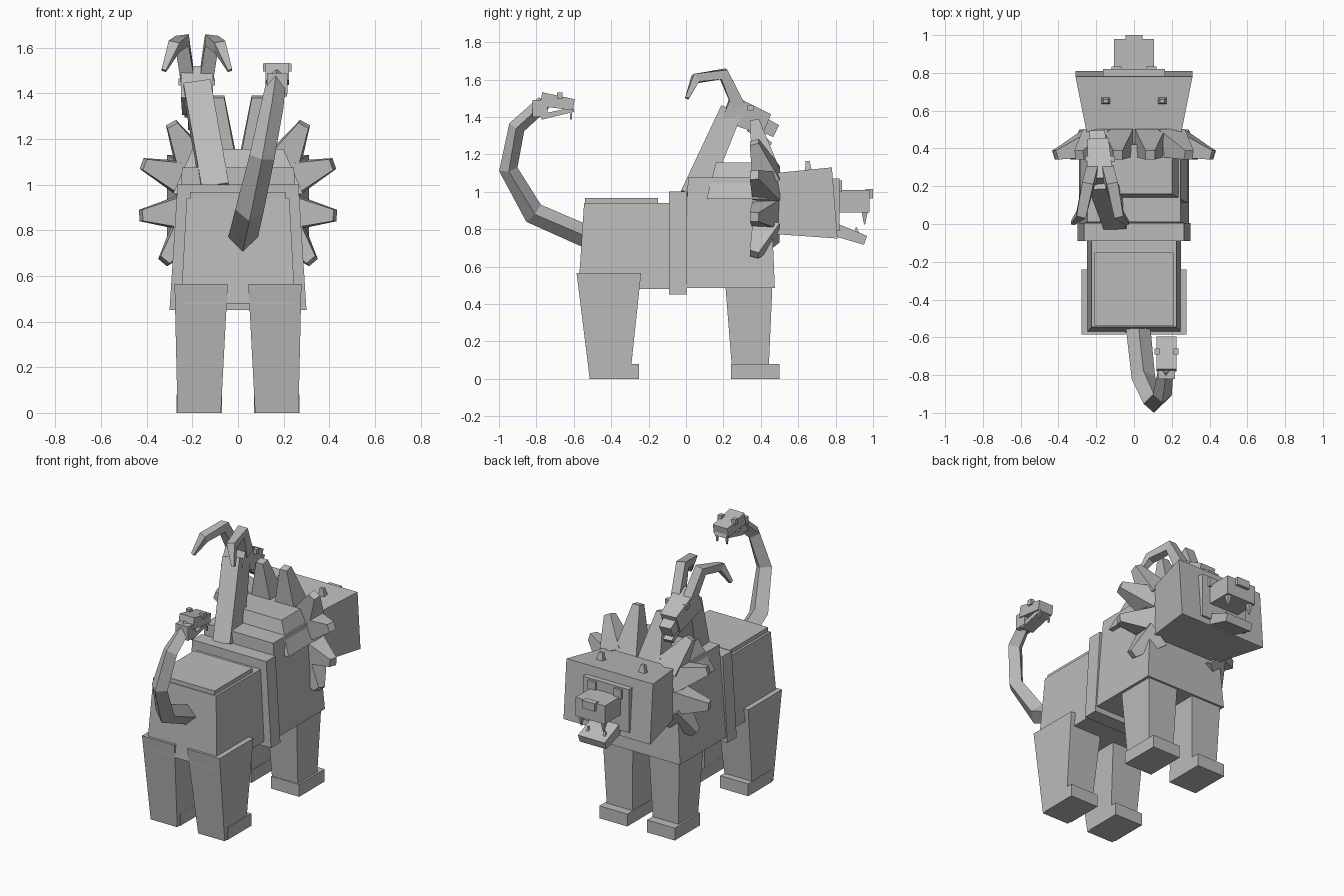
import bpy
from mathutils import Vector

cube = bpy.data.objects.get("Cube")
if cube:
    bpy.data.objects.remove(cube)

grey = bpy.data.materials.new("stone_grey")
grey.use_nodes = True
GREY = (0.5, 0.5, 0.5, 1)
grey.diffuse_color = GREY
grey.node_tree.nodes["Principled BSDF"].inputs["Base Color"].default_value = GREY


def skin(name, rings):
    """Join four-cornered rings into a closed, flat-faced solid."""
    n = len(rings)
    verts = [v for ring in rings for v in ring]
    faces = [tuple(range(4)), tuple(range(4 * n - 1, 4 * n - 5, -1))]
    for r in range(n - 1):
        for k in range(4):
            a, b = 4 * r + k, 4 * r + (k + 1) % 4
            faces.append((a, a + 4, b + 4, b))
    mesh = bpy.data.meshes.new(name)
    mesh.from_pydata(verts, [], faces)
    mesh.materials.append(grey)
    mesh.update()
    import bmesh
    bm = bmesh.new()
    bm.from_mesh(mesh)
    bmesh.ops.recalc_face_normals(bm, faces=bm.faces)
    bm.to_mesh(mesh)
    bm.free()
    obj = bpy.data.objects.new(name, mesh)
    bpy.context.scene.collection.objects.link(obj)
    return obj


def upright(name, *levels):
    """Solid stacked from level rectangles: (z, x0, x1, y0, y1)."""
    return skin(name, [[(a, c, z), (b, c, z), (b, d, z), (a, d, z)]
                       for z, a, b, c, d in levels])


def box(name, x, y, z):
    return upright(name, (z[0], *x, *y), (z[1], *x, *y))


def limb(name, path, sizes, side=(1, 0, 0), diamond=False):
    """Four-sided tube along a path; sizes are (width, height) per point."""
    pts = [Vector(p) for p in path]
    rings = []
    for i, p in enumerate(pts):
        t = (pts[min(i + 1, len(pts) - 1)] - pts[max(i - 1, 0)]).normalized()
        u = Vector(side)
        u = (u - t * u.dot(t)).normalized()
        v = t.cross(u)
        w, h = sizes[i][0] / 2, sizes[i][1] / 2
        corners = [(-w, 0), (0, -h), (w, 0), (0, h)] if diamond else \
                  [(-w, -h), (w, -h), (w, h), (-w, h)]
        rings.append([p + u * a + v * b for a, b in corners])
    return skin(name, rings)


def sided(s, a, b):
    return (a, b) if s > 0 else (-b, -a)


# Body
upright("hindquarters", (0.48, -0.25, 0.25, -0.575, -0.05), (0.94, -0.225, 0.225, -0.545, -0.05))
box("rump_plate", (-0.21, 0.21), (-0.54, -0.15), (0.93, 0.967))
upright("waist_band", (0.45, -0.3, 0.3, -0.09, 0.005), (1.0, -0.265, 0.265, -0.09, 0.005))
upright("chest", (0.485, -0.29, 0.29, 0.0, 0.475), (1.075, -0.245, 0.245, 0.01, 0.45))
upright("shoulder_hump", (0.96, -0.285, 0.285, 0.11, 0.45), (1.155, -0.2, 0.2, 0.16, 0.42))

# Legs and mane, both sides
MANE = [((0.085, 1.1), (0.085, 1.385)), ((0.19, 1.08), (0.29, 1.265)),
        ((0.22, 1.02), (0.415, 1.09)), ((0.22, 0.88), (0.425, 0.865)),
        ((0.21, 0.8), (0.325, 0.665))]
for s, tag in ((1, "left"), (-1, "right")):
    upright("hind_leg_" + tag, (0, *sided(s, 0.075, 0.265), -0.515, -0.3),
            (0.565, *sided(s, 0.045, 0.278), -0.585, -0.24))
    upright("front_leg_" + tag, (0, *sided(s, 0.075, 0.255), 0.25, 0.44),
            (0.57, *sided(s, 0.055, 0.275), 0.205, 0.465))
    box("hind_foot_" + tag, sided(s, 0.07, 0.27), (-0.49, -0.25), (0, 0.08))
    box("front_foot_" + tag, sided(s, 0.07, 0.27), (0.24, 0.5), (0, 0.08))
    for i, ((bx, bz), (tx, tz)) in enumerate(MANE):
        limb(f"mane_spike_{tag}_{i + 1}", [(s * bx, 0.43, bz), (s * tx, 0.365, tz)],
             [(0.15, 0.16), (0.05, 0.05)], side=(0, 1, 0))

# Lion head: widens towards the face
skin("lion_head", [[(-w, y0, z0), (w, y0, z0), (w, y1, z1), (-w, y1, z1)]
                   for w, y0, z0, y1, z1 in ((0.23, 0.38, 0.78, 0.38, 1.09),
                                             (0.31, 0.81, 0.75, 0.78, 1.13))])
box("face_plate", (-0.165, 0.165), (0.77, 0.82), (0.79, 1.07))
box("lion_snout", (-0.105, 0.105), (0.8, 0.98), (0.89, 1.01))
box("lion_nose", (-0.045, 0.045), (0.96, 1.0), (0.965, 1.015))
limb("lion_jaw", [(0, 0.79, 0.8), (0, 0.96, 0.74)], [(0.19, 0.07), (0.19, 0.05)])
for s, tag in ((1, "left"), (-1, "right")):
    box("lion_eye_" + tag, sided(s, 0.065, 0.12), (0.8, 0.835), (1.0, 1.06))
    limb("lion_ear_" + tag, [(s * 0.15, 0.655, 1.1), (s * 0.15, 0.65, 1.165)],
         [(0.05, 0.04), (0.025, 0.02)])
    limb("upper_fang_" + tag, [(s * 0.08, 0.955, 0.9), (s * 0.08, 0.955, 0.825)],
         [(0.03, 0.035), (0.006, 0.006)])
    limb("lower_fang_" + tag, [(s * 0.06, 0.92, 0.76), (s * 0.06, 0.91, 0.81)],
         [(0.025, 0.025), (0.006, 0.006)])

# Goat neck, head and horns
GX = -0.18
limb("goat_neck", [(-0.1, 0.04, 0.97), (GX, 0.24, 1.43)], [(0.12, 0.15), (0.12, 0.12)])
limb("goat_head", [(GX, 0.215, 1.45), (GX - 0.01, 0.43, 1.36)], [(0.14, 0.15), (0.11, 0.12)])
limb("goat_snout", [(GX - 0.01, 0.4, 1.365), (GX - 0.015, 0.48, 1.325)], [(0.09, 0.08), (0.08, 0.07)])
limb("goat_jaw", [(GX, 0.34, 1.34), (GX - 0.01, 0.45, 1.25)], [(0.075, 0.04), (0.06, 0.03)])
for s, tag in ((1, "left"), (-1, "right")):
    limb("goat_horn_" + tag,
         [(GX + s * 0.04, 0.28, 1.46), (GX + s * 0.065, 0.2, 1.63),
          (GX + s * 0.1, 0.05, 1.605), (GX + s * 0.145, 0.005, 1.5)],
         [(0.06, 0.07), (0.06, 0.06), (0.05, 0.05), (0.02, 0.02)])
    ex = GX + s * 0.065
    box("goat_eye_" + tag, (ex - 0.015, ex + 0.015), (0.33, 0.36), (1.435, 1.465))

# Serpent tail and head
limb("serpent_tail",
     [(0.02, -0.53, 0.76), (0.05, -0.815, 0.885), (0.105, -0.95, 1.12),
      (0.15, -0.905, 1.345), (0.17, -0.76, 1.475)],
     [(0.13, 0.12), (0.125, 0.12), (0.11, 0.1), (0.1, 0.09), (0.08, 0.08)], diamond=True)
TX = 0.172
limb("serpent_head", [(TX, -0.775, 1.495), (TX, -0.6, 1.465)], [(0.105, 0.075), (0.105, 0.06)])
limb("serpent_jaw", [(TX, -0.775, 1.4), (TX, -0.6, 1.44)], [(0.085, 0.03), (0.085, 0.025)])
box("serpent_throat", (TX - 0.045, TX + 0.045), (-0.82, -0.74), (1.4, 1.49))
for s, tag in ((1, "left"), (-1, "right")):
    ex, fx = TX + s * 0.05, TX + s * 0.035
    box("serpent_eye_" + tag, (ex - 0.013, ex + 0.013), (-0.69, -0.66), (1.495, 1.53))
    limb("serpent_fang_" + tag, [(fx, -0.615, 1.45), (fx, -0.615, 1.385)],
         [(0.018, 0.018), (0.008, 0.008)])
